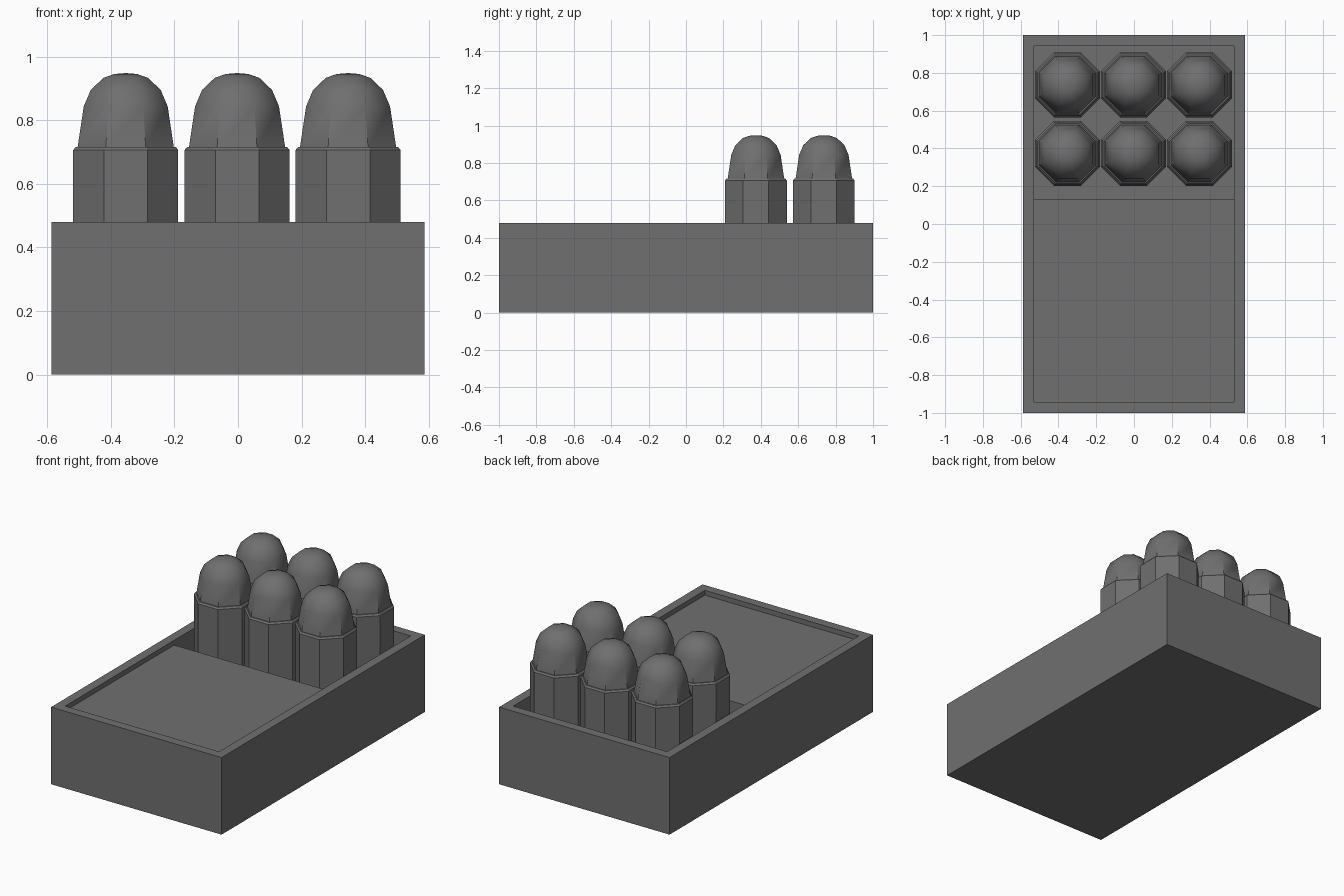
import bpy, bmesh
from math import pi, cos, sin, copysign

if "Cube" in bpy.data.objects:
    bpy.data.objects.remove(bpy.data.objects["Cube"])

FLOOR = 0.055
grey = bpy.data.materials.new("dark_grey")
grey.diffuse_color = (0.16, 0.16, 0.16, 1)
grey.use_nodes = True
grey.node_tree.nodes["Principled BSDF"].inputs["Base Color"].default_value = grey.diffuse_color


def finish(bm, name):
    bmesh.ops.recalc_face_normals(bm, faces=bm.faces)
    mesh = bpy.data.meshes.new(name)
    bm.to_mesh(mesh)
    bm.free()
    mesh.materials.append(grey)
    obj = bpy.data.objects.new(name, mesh)
    bpy.context.collection.objects.link(obj)
    return obj


def box(lo, hi):
    bm = bmesh.new()
    bmesh.ops.create_cube(bm, size=1)
    for v in bm.verts:
        for i in range(3):
            v.co[i] = lo[i] if v.co[i] < 0 else hi[i]
    bm.normal_update()
    return bm


# Open tray: inset the top face, then inset again and push down to the floor
bm = box((-0.587, -1, 0), (0.587, 1, 0.48))
top = max(bm.faces, key=lambda f: f.calc_center_median().z)
for z in (0.48, FLOOR):
    bmesh.ops.inset_region(bm, faces=[top], thickness=0.01)
    for v in top.verts:
        v.co = (copysign(0.53, v.co.x), copysign(0.943, v.co.y), z)
    bm.normal_update()
finish(bm, "tray")

# Recessed block filling the front of the tray
finish(box((-0.53, -0.943, FLOOR), (0.53, 0.13, 0.45)), "front_block")

# Eight-sided round: (apothem, height) from the base flange to the dome
PROFILE = [(0.172, FLOOR), (0.172, 0.10), (0.165, 0.11), (0.165, 0.706),
           (0.157, 0.716), (0.151, 0.716), (0.132, 0.843), (0.110, 0.895),
           (0.070, 0.933), (0.036, 0.945)]
TIP = 0.948
SHOULDER = 6  # ring where the smooth dome begins


def cartridge(name, x, y):
    bm = bmesh.new()
    rings = []
    for apothem, z in PROFILE:
        r = apothem / cos(pi / 8)
        rings.append([bm.verts.new((r * cos(pi / 8 + k * pi / 4),
                                    r * sin(pi / 8 + k * pi / 4), z))
                      for k in range(8)])
    bm.faces.new(rings[0][::-1])
    for a, b in zip(rings, rings[1:]):
        for k in range(8):
            bm.faces.new((a[k], a[(k + 1) % 8], b[(k + 1) % 8], b[k]))
    tip = bm.verts.new((0, 0, TIP))
    for k in range(8):
        bm.faces.new((rings[-1][k], rings[-1][(k + 1) % 8], tip))
    # Smooth dome, sharp edges everywhere below the shoulder
    for f in bm.faces:
        f.smooth = True
    shoulder_z = PROFILE[SHOULDER][1]
    for e in bm.edges:
        e.smooth = min(v.co.z for v in e.verts) > shoulder_z - 0.01
    finish(bm, name).location = (x, y, 0)


# Two rows of three
for row, y in (("front", 0.374), ("back", 0.737)):
    for side, x in (("left", -0.353), ("middle", -0.003), ("right", 0.346)):
        cartridge(f"cartridge_{row}_{side}", x, y)
